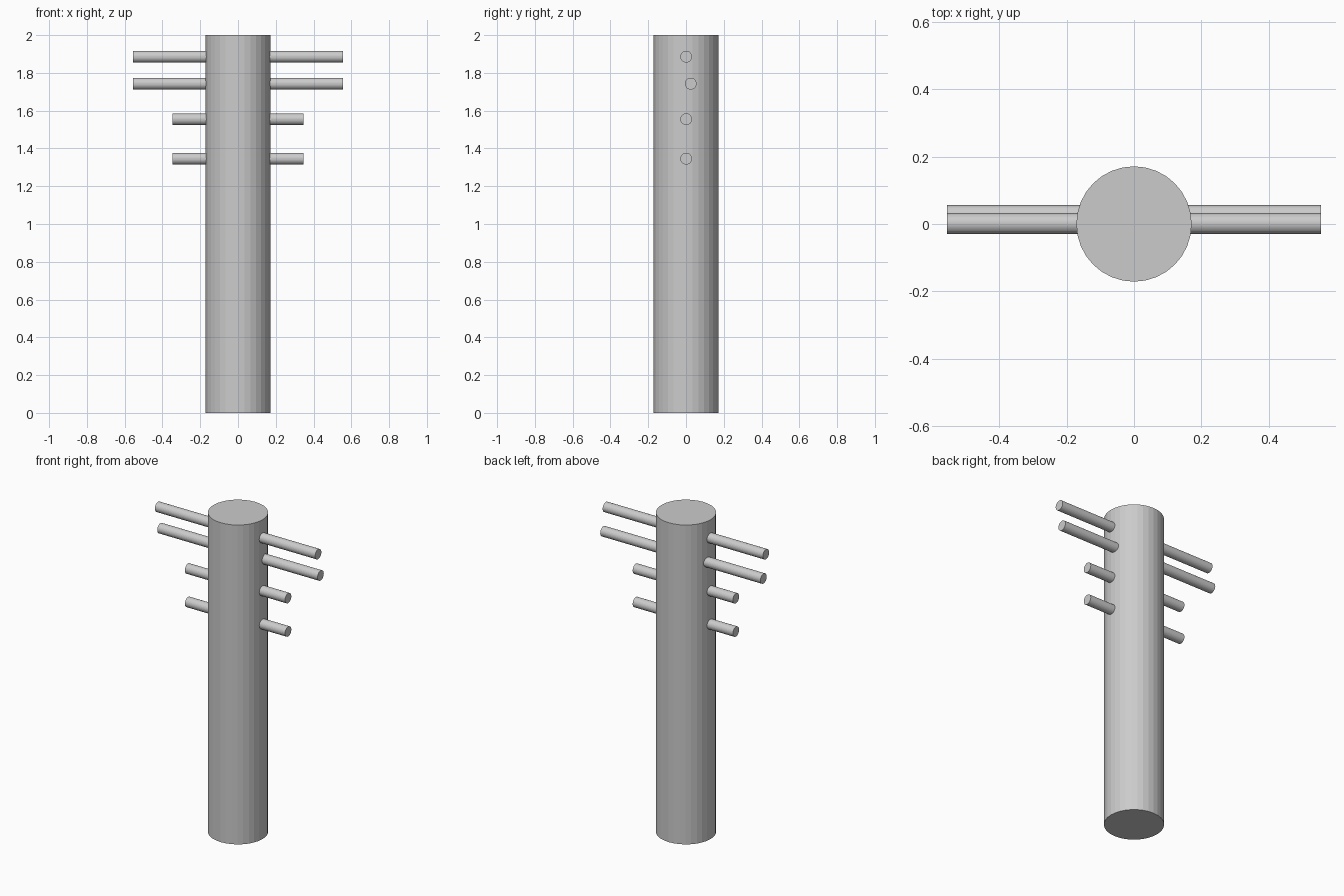
import bpy
import math

if "Cube" in bpy.data.objects:
    bpy.data.objects.remove(bpy.data.objects["Cube"])


def cylinder(name, radius, length, location, sides, rotation=(0, 0, 0)):
    bpy.ops.mesh.primitive_cylinder_add(vertices=sides, radius=radius, depth=length,
                                        location=location, rotation=rotation)
    obj = bpy.context.object
    obj.name = name
    return obj


# Upright post
cylinder("post", 0.171, 2.0, (0, 0, 1.0), 32)

# Crossbars running through the post: name, length, y offset, height
bars = [
    ("upper_long_bar", 1.11, 0.001, 1.886),
    ("lower_long_bar", 1.11, 0.025, 1.743),
    ("upper_short_bar", 0.694, 0.001, 1.555),
    ("lower_short_bar", 0.694, 0.001, 1.346),
]
for name, length, y, z in bars:
    cylinder(name, 0.031, length, (0, y, z), 32, (0, math.pi / 2, 0))
